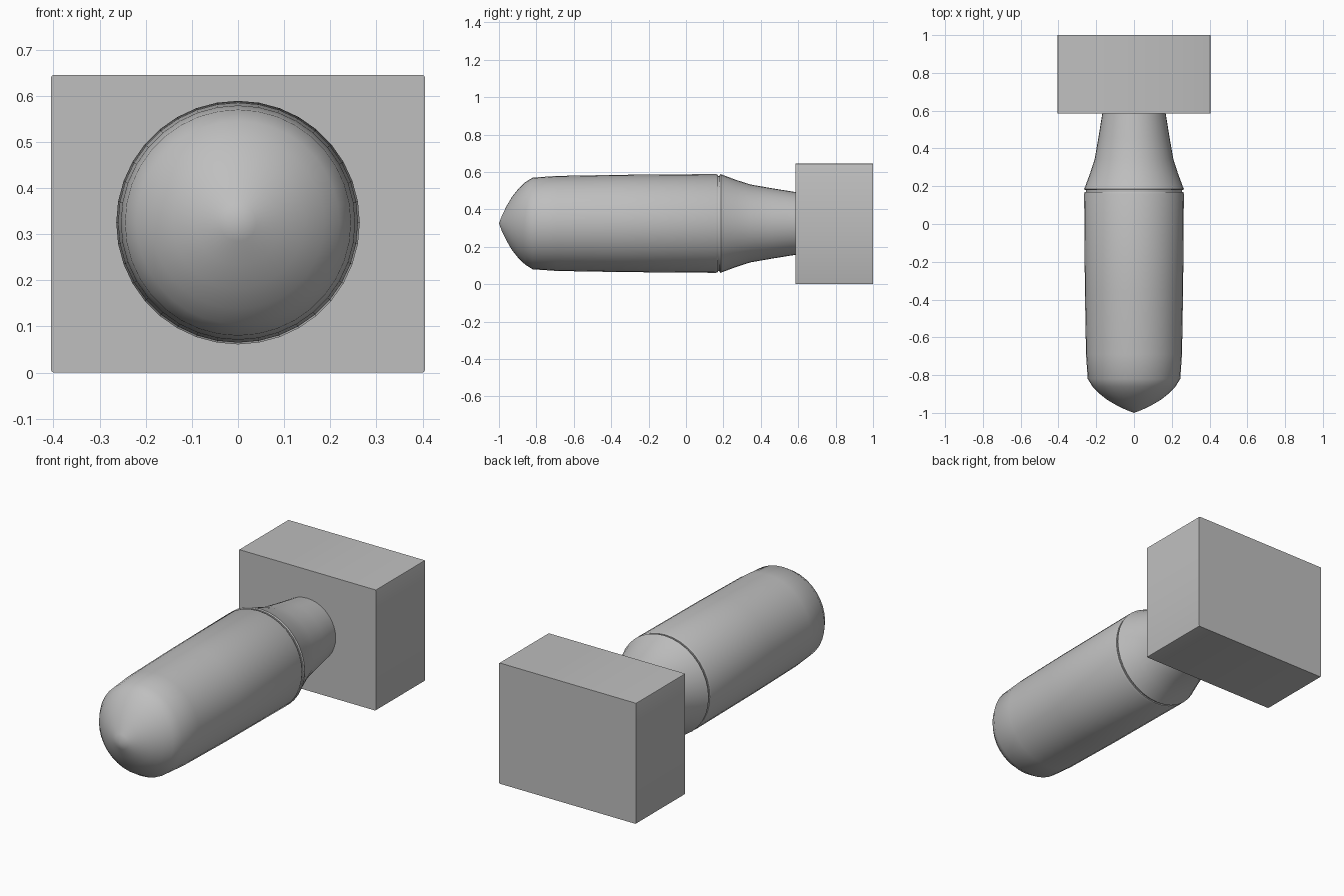
import bpy, bmesh, math

cube = bpy.data.objects.get("Cube")
if cube:
    bpy.data.objects.remove(cube, do_unlink=True)

AXIS_Z = 0.325
SIDES = 36

grey = bpy.data.materials.new("plain grey")
grey.use_nodes = True
grey.diffuse_color = (0.52, 0.52, 0.52, 1)
grey.node_tree.nodes["Principled BSDF"].inputs["Base Color"].default_value = grey.diffuse_color


def finish(name, bm, angle):
    """Turn a bmesh into a shaded object with the grey material."""
    bmesh.ops.recalc_face_normals(bm, faces=bm.faces[:])
    mesh = bpy.data.meshes.new(name)
    bm.to_mesh(mesh)
    bm.free()
    mesh.materials.append(grey)
    obj = bpy.data.objects.new(name, mesh)
    bpy.context.collection.objects.link(obj)
    bpy.ops.object.select_all(action='DESELECT')
    bpy.context.view_layer.objects.active = obj
    obj.select_set(True)
    bpy.ops.object.shade_smooth_by_angle(angle=math.radians(angle))
    return obj


def lathe(name, profile):
    """Revolve (y, radius) points around the long axis."""
    bm = bmesh.new()
    verts = [bm.verts.new((0, y, AXIS_Z + r)) for y, r in profile]
    edges = [bm.edges.new(pair) for pair in zip(verts, verts[1:])]
    bmesh.ops.spin(bm, geom=verts + edges, cent=(0, 0, AXIS_Z), axis=(0, 1, 0),
                   angle=math.tau, steps=SIDES, use_merge=True)
    bmesh.ops.remove_doubles(bm, verts=bm.verts[:], dist=0.0005)
    return finish(name, bm, 35)


# Rounded nose and long, slightly tapered barrel
lathe("barrel", [
    (-1, 0), (-0.985, 0.04), (-0.96, 0.092), (-0.93, 0.143), (-0.895, 0.187),
    (-0.86, 0.220), (-0.82, 0.245), (-0.69, 0.254), (-0.35, 0.260),
    (0.16, 0.264), (0.170, 0.260), (0.170, 0)])

# Thin recessed seam between barrel and neck
lathe("seam_ring", [(0.165, 0), (0.165, 0.254), (0.19, 0.254), (0.19, 0)])

# Neck narrowing towards the end block
lathe("neck", [
    (0.180, 0), (0.180, 0.260), (0.186, 0.264), (0.20, 0.258), (0.27, 0.232),
    (0.345, 0.208), (0.46, 0.188), (0.59, 0.167), (0.59, 0)])

# Rectangular end block, its long edges slightly eased
bm = bmesh.new()
bmesh.ops.create_cube(bm, size=1)
bmesh.ops.scale(bm, vec=(0.81, 0.415, 0.645), verts=bm.verts[:])
bmesh.ops.translate(bm, vec=(0, 0.7925, 0.3225), verts=bm.verts[:])
long_edges = [e for e in bm.edges if abs(e.verts[0].co.y - e.verts[1].co.y) > 0.1]
bmesh.ops.bevel(bm, geom=long_edges, offset=0.005, segments=2, profile=0.5, affect='EDGES')
finish("end_block", bm, 30)
